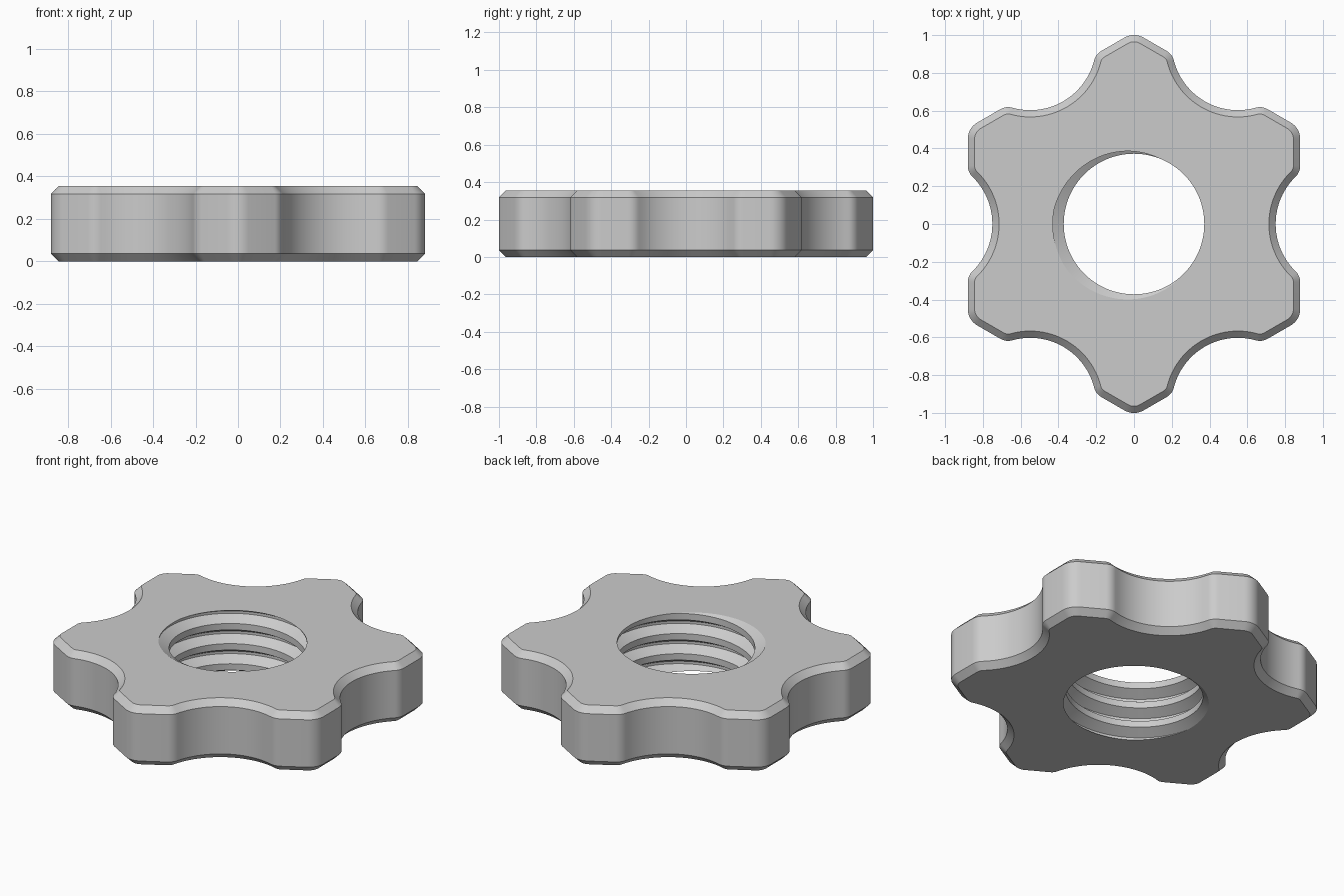
import bpy
import bmesh
from math import pi, tau, sin, cos, radians, sqrt, atan2, tan

if "Cube" in bpy.data.objects:
    bpy.data.objects.remove(bpy.data.objects["Cube"], do_unlink=True)

HEIGHT = 0.354
CHAMFER = 0.036
APOTHEM = 0.88          # hexagon flat distance
SCALLOP_X, SCALLOP_R = 1.1, 0.35
LOBE_R = 0.08           # rounding beside each scallop
CORNER_R = 0.1          # rounding at each hexagon corner
MINOR, MAJOR, PITCH = 0.372, 0.43, 0.12
ROOT = PITCH / 16       # half width of the groove floor
FLANK = ROOT + (MAJOR - MINOR) * tan(radians(30))
START = radians(192)    # where the groove leaves the top face
STEPS = 144


def arc(cx, cy, r, a0, a1, n):
    angles = [a0 + (a1 - a0) * i / n for i in range(n + 1)]
    return [(cx + r * cos(a), cy + r * sin(a)) for a in angles]


def outline(inset):
    """Six-lobed outline, offset inwards by inset."""
    fx = APOTHEM - LOBE_R
    fy = sqrt((SCALLOP_R + LOBE_R) ** 2 - (SCALLOP_X - fx) ** 2)
    t = atan2(fy, SCALLOP_X - fx)
    corner = (APOTHEM - CORNER_R) / cos(pi / 6)
    lobe = LOBE_R - inset
    sector = arc(fx, -fy, lobe, 0, t, 6)
    sector += arc(SCALLOP_X, 0, SCALLOP_R + inset, pi + t, pi - t, 24)[1:-1]
    sector += arc(fx, fy, lobe, -t, 0, 6)
    sector += arc(corner * cos(pi / 6), corner * sin(pi / 6),
                  CORNER_R - inset, 0, pi / 3, 8)
    points = []
    for k in range(6):
        c, s = cos(k * pi / 3), sin(k * pi / 3)
        points += [(x * c - y * s, x * s + y * c) for x, y in sector]
    return points


def groove_centre(angle):
    return HEIGHT + PITCH * (angle - START) / tau


def thread_point(bm, angle, z):
    """Point on the threaded wall, cut off at the end faces."""
    z = min(max(z, 0), HEIGHT)
    u = (z - groove_centre(angle)) / PITCH
    u = abs(u - round(u)) * PITCH
    r = min(max(MAJOR - (u - ROOT) / tan(radians(30)), MINOR), MAJOR)
    return bm.verts.new((r * cos(angle), r * sin(angle), z))


def skin(bm, rows, closed):
    for a, b in zip(rows, rows[1:]):
        n = len(a)
        for i in range(n if closed else n - 1):
            j = (i + 1) % n
            bm.faces.new((a[i], a[j], b[j], b[i]))


bm = bmesh.new()

# Chamfered outer wall
levels = [(0, CHAMFER), (CHAMFER, 0), (HEIGHT - CHAMFER, 0), (HEIGHT, CHAMFER)]
skin(bm, [[bm.verts.new((x, y, z)) for x, y in outline(d)]
          for z, d in levels], True)

# Right-hand internal thread
columns = []
for i in range(STEPS + 1):
    angle = tau * i / STEPS
    columns.append([thread_point(bm, angle, groove_centre(angle) + k * PITCH + o)
                    for k in range(-5, 3)
                    for o in (-FLANK, -ROOT, ROOT, FLANK)])
skin(bm, columns, False)
bmesh.ops.remove_doubles(bm, verts=bm.verts[:], dist=0.00002)

# Flat end faces around the hole
for z in (0, HEIGHT):
    rim = [e for e in bm.edges if e.is_boundary
           and all(abs(v.co.z - z) < 0.0001 for v in e.verts)]
    bmesh.ops.triangle_fill(bm, edges=rim, use_beauty=True)
bmesh.ops.recalc_face_normals(bm, faces=bm.faces[:])

mesh = bpy.data.meshes.new("star_knob_nut")
bm.to_mesh(mesh)
bm.free()
nut = bpy.data.objects.new("star_knob_nut", mesh)
bpy.context.collection.objects.link(nut)

# Plain grey finish
grey = bpy.data.materials.new("light_grey")
grey.use_nodes = True
colour = (0.6, 0.6, 0.6, 1)
grey.diffuse_color = colour
grey.node_tree.nodes["Principled BSDF"].inputs["Base Color"].default_value = colour
mesh.materials.append(grey)

bpy.ops.object.select_all(action='DESELECT')
nut.select_set(True)
bpy.context.view_layer.objects.active = nut
bpy.ops.object.shade_smooth_by_angle(angle=radians(25))
